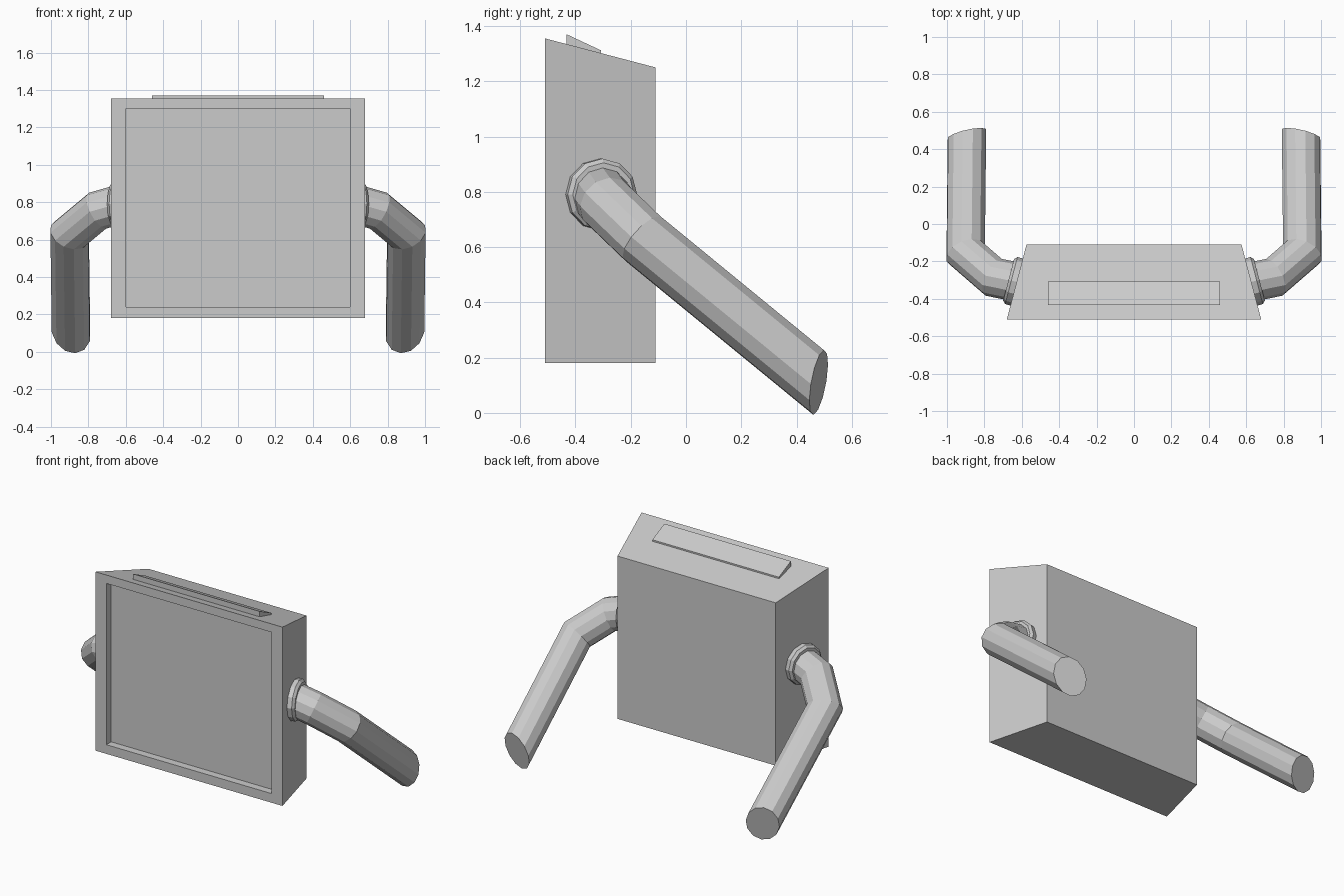
import bpy, bmesh
from math import cos, sin, pi
from mathutils import Vector

cube = bpy.data.objects.get("Cube")
if cube:
    bpy.data.objects.remove(cube, do_unlink=True)

grey = bpy.data.materials.new("plain grey")
grey.use_nodes = True
colour = (0.6, 0.6, 0.6, 1)
grey.diffuse_color = colour
grey.node_tree.nodes["Principled BSDF"].inputs["Base Color"].default_value = colour


def loft(name, rings):
    """Skin a list of equal-length rings and cap both ends."""
    bm = bmesh.new()
    loops = [[bm.verts.new(p) for p in ring] for ring in rings]
    n = len(loops[0])
    for a, b in zip(loops, loops[1:]):
        for i in range(n):
            j = (i + 1) % n
            bm.faces.new((a[i], a[j], b[j], b[i]))
    bm.faces.new(loops[0])
    bm.faces.new(loops[-1])
    bmesh.ops.recalc_face_normals(bm, faces=bm.faces)
    mesh = bpy.data.meshes.new(name)
    bm.to_mesh(mesh)
    bm.free()
    mesh.materials.append(grey)
    obj = bpy.data.objects.new(name, mesh)
    bpy.context.collection.objects.link(obj)
    return obj


def rect(half, y, low, high):
    return [(-half, y, low), (half, y, low), (half, y, high), (-half, y, high)]


def circle(centre, axis, radius, sides=12):
    u = axis.cross(Vector((0, 0, 1))).normalized()
    v = axis.cross(u).normalized()
    return [centre + radius * (cos(t) * u + sin(t) * v)
            for t in (2 * pi * i / sides for i in range(sides))]


# Tapered case with a sloping top and a recessed front panel
loft("case", [rect(0.575, -0.11, 0.18, 1.25), rect(0.68, -0.51, 0.18, 1.355),
              rect(0.6, -0.51, 0.24, 1.3), rect(0.6, -0.46, 0.24, 1.3)])

# Wedge-shaped bar on the top
loft("top_bar", [rect(0.46, -0.432, 1.32, 1.37), rect(0.46, -0.308, 1.29, 1.312)])

# Arms: mitred tubes, each leaving a collar on the side of the case
side_normal = Vector((0.967, 0.254, 0))
shoulder = Vector((0.627, -0.31, 0.79))
path = [shoulder, Vector((0.75, -0.285, 0.755)),
        Vector((0.9, -0.155, 0.63)), Vector((0.893, 0.48, 0.11))]
end_normal = Vector((0.25, 0.95, -0.2))

dirs = [(b - a).normalized() for a, b in zip(path, path[1:])]
planes = [a + b for a, b in zip(dirs, dirs[1:])] + [end_normal]
tube = [circle(shoulder, dirs[0], 0.105)]
for centre, d, normal in zip(path[1:], dirs, planes):
    tube.append([p + d * ((centre - p).dot(normal) / d.dot(normal)) for p in tube[-1]])

collar = [circle(shoulder + side_normal * off, side_normal, r)
          for off, r in ((-0.02, 0.13), (0.03, 0.13), (0.045, 0.115))]

for side, sign in (("left", 1), ("right", -1)):
    for part, rings in (("arm", tube), ("collar", collar)):
        loft(side + "_" + part, [[(sign * p.x, p.y, p.z) for p in r] for r in rings])
